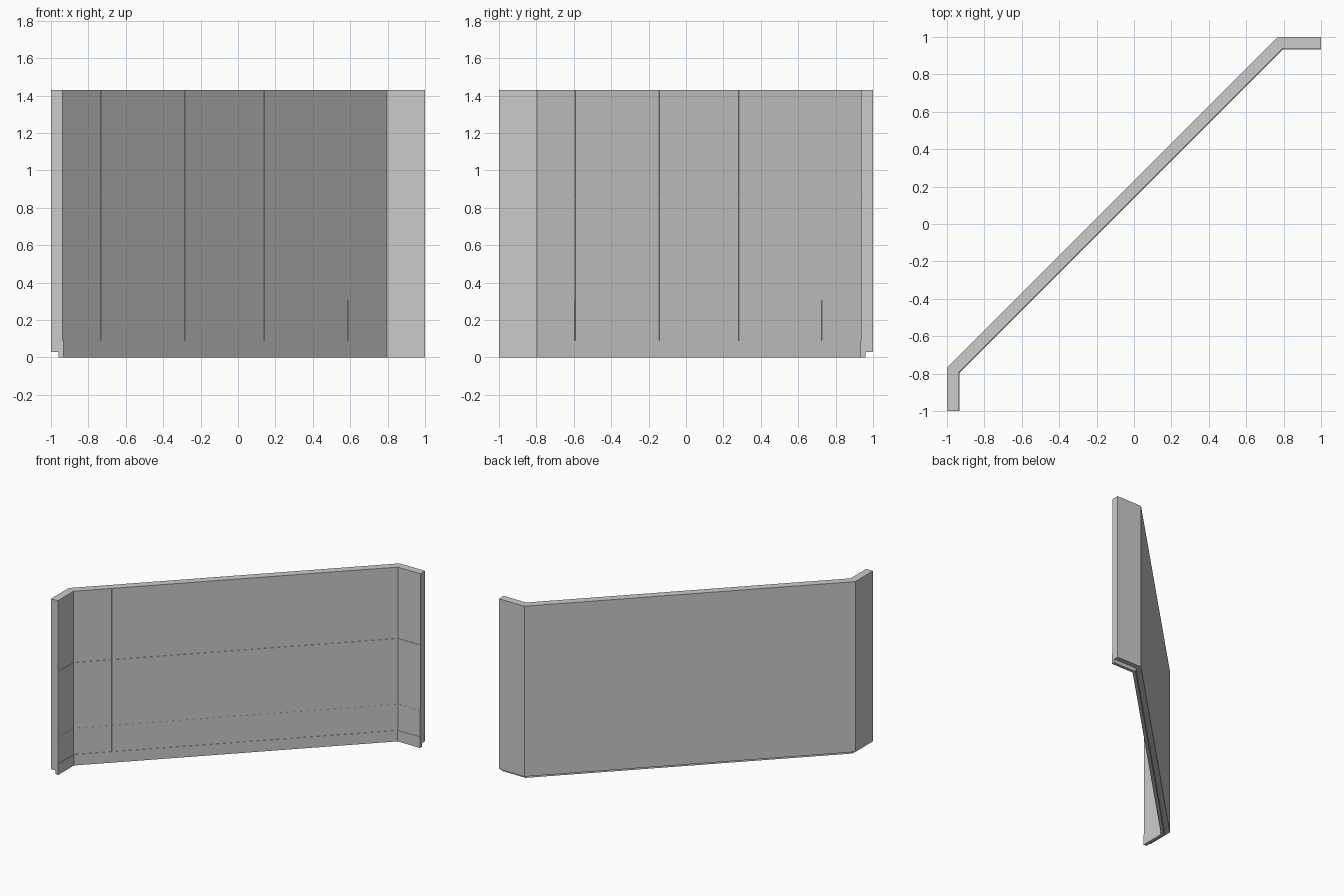
import bpy
import bmesh
from math import sqrt, tan, radians

if "Cube" in bpy.data.objects:
    bpy.data.objects.remove(bpy.data.objects["Cube"])

R = 1 / sqrt(2)
T = tan(radians(22.5))
FRONT = 0.062      # depth of the panel faces, measured from the back face
GAP = 0.0015       # half width of a panel joint
TOP = 1.43

# Plan stations: back point and direction towards the front (mitred at bends)
LEFT_END = ((-1, -1), (1, 0))
LEFT_BEND = ((-1, -0.77), (1, -T))
RIGHT_BEND = ((0.77, 1), (T, -1))
RIGHT_END = ((1, 1), (0, -1))


def joint(front_x):
    """Station on the diagonal wall whose front face lies at front_x."""
    x = front_x - FRONT * R
    return ((x, x + 0.23), (R, -R))


def sweep(name, profile, stations):
    """Sweep a (depth, height) profile along the plan stations."""
    bm = bmesh.new()
    rings = [[bm.verts.new((p[0] + d * m[0], p[1] + d * m[1], z))
              for d, z in profile] for p, m in stations]
    n = len(profile)
    for a, b in zip(rings, rings[1:]):
        for i in range(n):
            j = (i + 1) % n
            bm.faces.new((a[i], a[j], b[j], b[i]))
    bm.faces.new(rings[0])
    bm.faces.new(rings[-1])
    bmesh.ops.recalc_face_normals(bm, faces=bm.faces)
    mesh = bpy.data.meshes.new(name)
    bm.to_mesh(mesh)
    bm.free()
    ob = bpy.data.objects.new(name, mesh)
    bpy.context.collection.objects.link(ob)
    return ob


# Wall core and projecting skirting, rebated along the back of the base
whole = [LEFT_END, LEFT_BEND, RIGHT_BEND, RIGHT_END]
core = FRONT - 0.003
sweep("wall_core", [(0, 0.03), (0.04, 0.03), (0.04, 0), (0.066, 0),
                    (0.066, 0.09), (core, 0.09), (core, TOP), (0, TOP)], whole)

# Facing panels in four courses, split by vertical joints
cuts = [-0.735, -0.285, 0.14, 0.585]
runs = [[LEFT_END, LEFT_BEND, joint(cuts[0] - GAP)]]
runs += [[joint(a + GAP), joint(b - GAP)] for a, b in zip(cuts, cuts[1:])]
runs += [[joint(cuts[-1] + GAP), RIGHT_BEND, RIGHT_END]]
courses = [("lower", 0.09, 0.305, FRONT + 0.001),
           ("rail", 0.305, 0.41, FRONT),
           ("middle", 0.41, 0.845 - GAP, FRONT),
           ("upper", 0.845 + GAP, TOP, FRONT)]
for label, z0, z1, depth in courses:
    profile = [(core, z0), (depth, z0), (depth, z1), (core, z1)]
    for i, run in enumerate(runs):
        sweep(f"{label}_panel_{i + 1}", profile, run)
